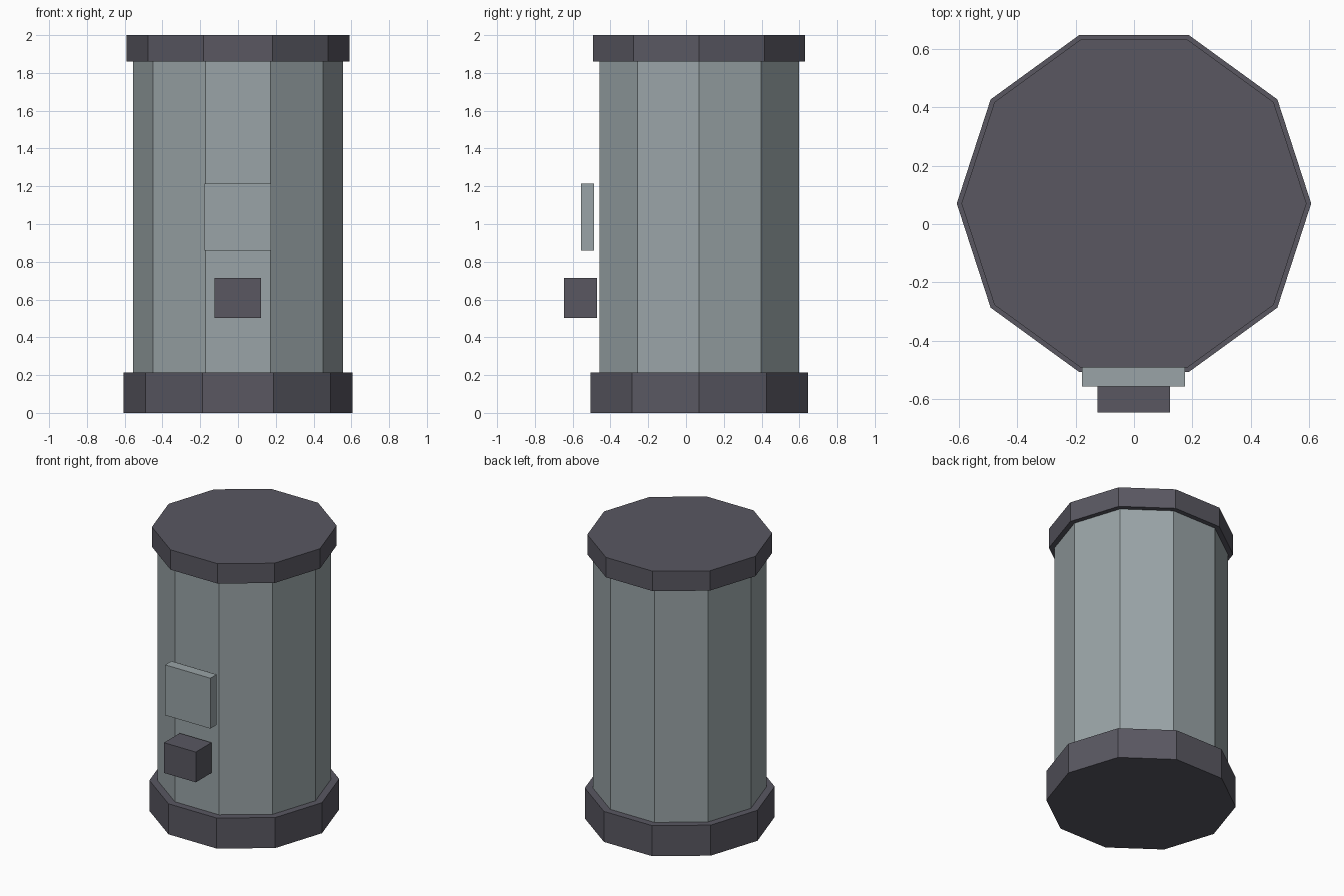
import bpy, bmesh, math
from mathutils import Matrix, Vector

if "Cube" in bpy.data.objects:
    bpy.data.objects.remove(bpy.data.objects["Cube"])

CY = 0.07  # drum axis offset in y


def material(name, rgb):
    m = bpy.data.materials.new(name)
    m.diffuse_color = (*rgb, 1)
    m.use_nodes = True
    m.node_tree.nodes["Principled BSDF"].inputs["Base Color"].default_value = m.diffuse_color
    return m


grey = material("pale_grey", (0.32, 0.37, 0.385))
dark = material("dark_slate", (0.100, 0.097, 0.121))


def finish(name, bm, mat):
    bmesh.ops.recalc_face_normals(bm, faces=bm.faces)
    me = bpy.data.meshes.new(name)
    bm.to_mesh(me)
    bm.free()
    me.materials.append(mat)
    ob = bpy.data.objects.new(name, me)
    bpy.context.collection.objects.link(ob)


def drum(name, r, z0, z1, mat, sides=10):
    bm = bmesh.new()
    ring = [bm.verts.new((r * math.cos(a), CY + r * math.sin(a), z0))
            for a in (math.tau * i / sides for i in range(sides))]
    base = bm.faces.new(ring)
    ext = bmesh.ops.extrude_face_region(bm, geom=[base], use_keep_orig=True)
    top = [g for g in ext["geom"] if isinstance(g, bmesh.types.BMVert)]
    bmesh.ops.translate(bm, verts=top, vec=(0, 0, z1 - z0))
    finish(name, bm, mat)


def box(name, lo, hi, mat):
    lo, hi = Vector(lo), Vector(hi)
    bm = bmesh.new()
    bmesh.ops.create_cube(bm, size=1, matrix=Matrix.Translation((lo + hi) / 2)
                          @ Matrix.Diagonal((*(hi - lo), 1)))
    finish(name, bm, mat)


# Ten-sided canister with wider end rims
drum("base_rim", 0.606, 0, 0.215, dark)
drum("body", 0.555, 0.215, 1.86, grey)
drum("top_rim", 0.59, 1.86, 2.0, dark)

# Front label plate and tap block, standing just off the body
box("front_plate", (-0.178, -0.556, 0.86), (0.174, -0.487, 1.215), grey)
box("front_block", (-0.125, -0.645, 0.502), (0.123, -0.47, 0.715), dark)
